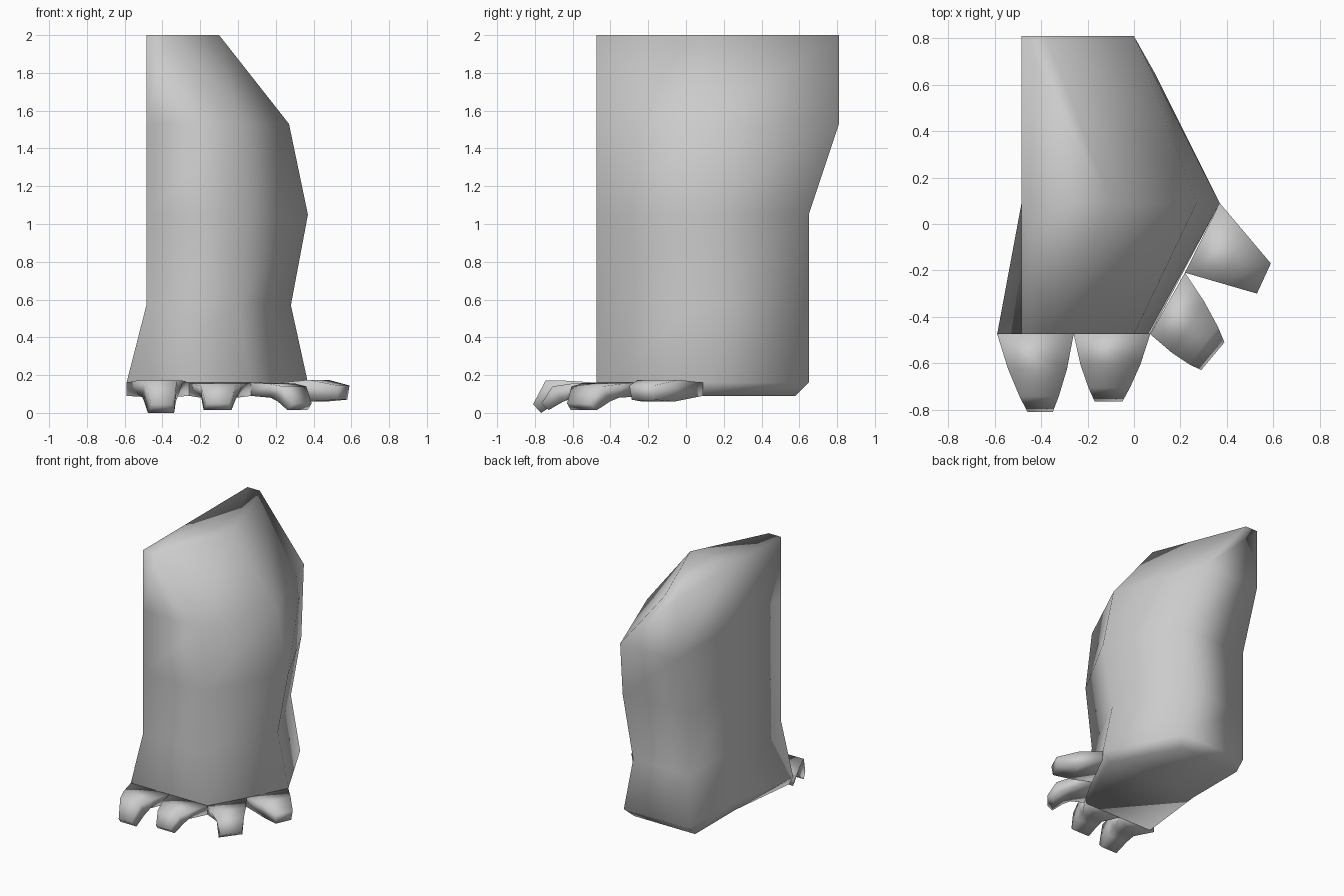
import bpy
import bmesh

cube = bpy.data.objects.get("Cube")
if cube:
    bpy.data.objects.remove(cube, do_unlink=True)

skin = bpy.data.materials.new("grey_skin")
skin.use_nodes = True
GREY = (0.6, 0.6, 0.6, 1)
skin.diffuse_color = GREY
skin.node_tree.nodes["Principled BSDF"].inputs["Base Color"].default_value = GREY


def loft(name, rings):
    """Skin equal-sized rings, closing each end with strips of quads."""
    bm = bmesh.new()
    loops = [[bm.verts.new(p) for p in ring] for ring in rings]
    n = len(loops[0])
    for low, high in zip(loops, loops[1:]):
        for i in range(n):
            j = (i + 1) % n
            bm.faces.new((low[i], low[j], high[j], high[i]))
    for loop in (loops[0], loops[-1]):
        for i in range(n // 2 - 1):
            bm.faces.new((loop[i], loop[i + 1], loop[n - 2 - i], loop[n - 1 - i]))
    bmesh.ops.recalc_face_normals(bm, faces=bm.faces)
    mesh = bpy.data.meshes.new(name)
    bm.to_mesh(mesh)
    bm.free()
    mesh.materials.append(skin)
    for poly in mesh.polygons:
        poly.use_smooth = True
    obj = bpy.data.objects.new(name, mesh)
    bpy.context.collection.objects.link(obj)
    return obj


# Leg: flat inner wall, outer side bulging at the middle column
FRONT, MID, INNER = -0.475, 0.09, -0.485
# height, back y, outer x at front / middle / back, inner x at front
levels = [
    (0.09, 0.58, 0.05, 0.31, 0.04, -0.55),
    (0.16, 0.65, 0.07, 0.37, 0.08, -0.59),
    (0.57, 0.65, 0.00, 0.28, 0.00, INNER),
    (1.05, 0.65, 0.06, 0.37, 0.09, INNER),
    (1.53, 0.81, 0.00, 0.27, 0.00, INNER),
    (2.00, 0.81, -0.38, -0.10, -0.38, INNER),
]
loft("leg", [
    [(xf, FRONT, z), (xm, MID, z), (xb, back, z),
     (INNER, back, z), (INNER, MID, z), (inner, FRONT, z)]
    for z, back, xf, xm, xb, inner in levels
])


def toe(name, base, tip, stations):
    """Taper from a base edge to a tip edge; each station is
    (top reach, bottom reach, top width, bottom width, low z, high z)."""
    def point(side, reach, width):
        ends = []
        for a, b in (base, tip):
            ends.append([(p + q) / 2 + side * (q - p) / 2 for p, q in zip(a, b)])
        mids = [[(p + q) / 2 for p, q in zip(a, b)] for a, b in (base, tip)]
        edge = [p + (q - p) * reach for p, q in zip(*ends)]
        mid = [p + (q - p) * reach for p, q in zip(*mids)]
        return [m + (e - m) * width for m, e in zip(mid, edge)]

    loft(name, [
        [(*point(-1, rt, wt), high), (*point(1, rt, wt), high),
         (*point(1, rb, wb), low), (*point(-1, rb, wb), low)]
        for rt, rb, wt, wb, low, high in stations
    ])


# Front toes bend down to the ground, outer toe stays level
bent = [(0, 0, 1, 1, 0.09, 0.16), (0.45, 0.4, 1.1, 0.75, 0.085, 0.17),
        (0.8, 0.6, 1.1, 0.85, 0.06, 0.172), (1, 0.87, 1, 1, 0.0, 0.045)]
short = [(0, 0, 1, 1, 0.09, 0.16), (0.45, 0.4, 1.1, 0.75, 0.08, 0.155),
         (0.8, 0.6, 1.1, 0.85, 0.06, 0.14), (1, 0.87, 1, 1, 0.015, 0.05)]
level = [(0, 0, 1, 1, 0.09, 0.16), (0.5, 0.5, 1, 0.8, 0.06, 0.175),
         (1, 0.97, 1, 0.85, 0.07, 0.145)]

toe("inner_toe", ((-0.59, FRONT), (-0.26, FRONT)), ((-0.46, -0.81), (-0.35, -0.81)), bent)
toe("middle_toe", ((-0.26, FRONT), (0.07, FRONT)), ((-0.17, -0.765), (-0.05, -0.765)), short)
toe("side_toe", ((0.07, FRONT), (0.22, -0.21)), ((0.29, -0.63), (0.39, -0.51)), short)
toe("outer_toe", ((0.22, -0.21), (0.37, MID)), ((0.53, -0.3), (0.59, -0.17)), level)
